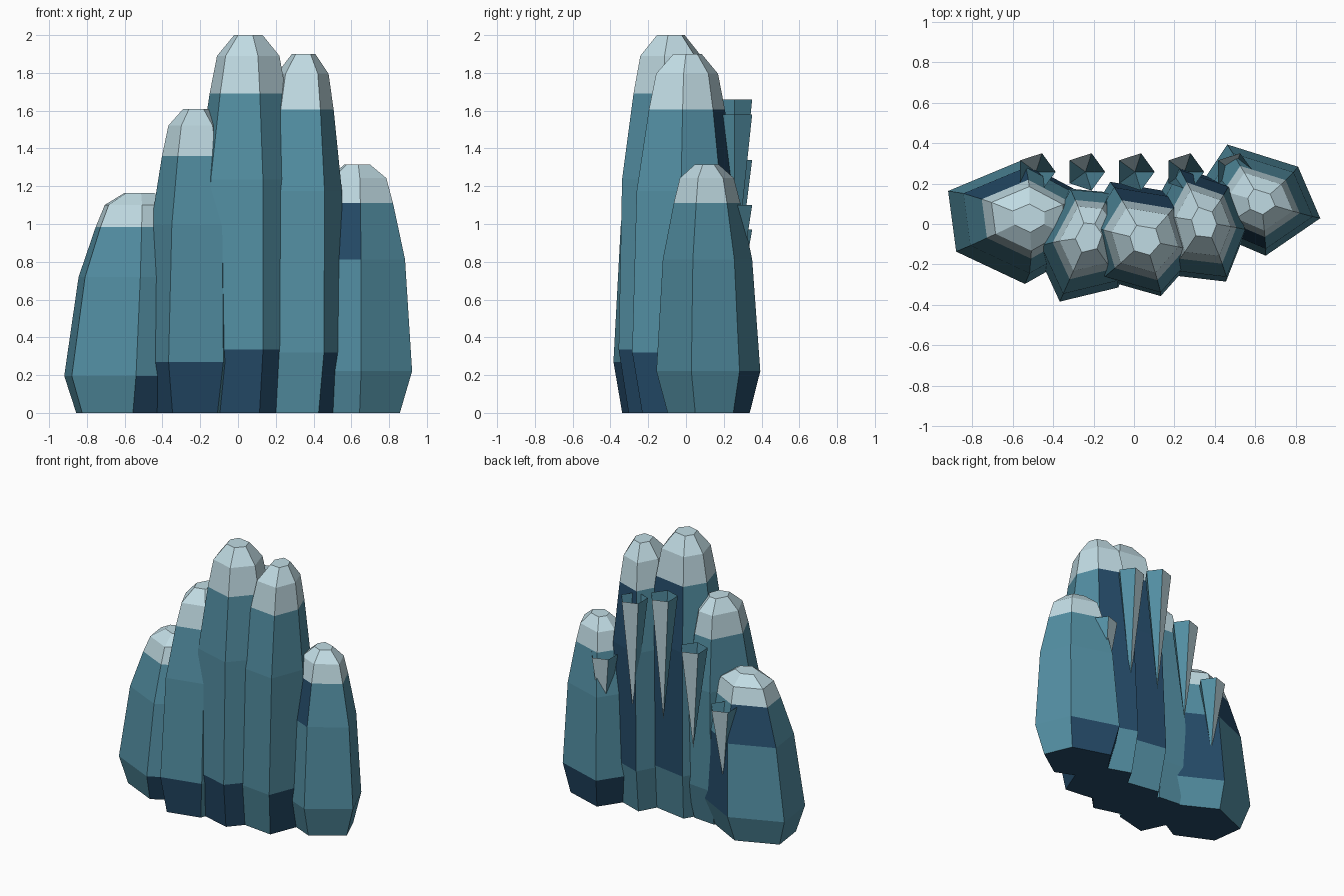
import bpy
import bmesh
from math import cos, sin, tau

if "Cube" in bpy.data.objects:
    bpy.data.objects.remove(bpy.data.objects["Cube"], do_unlink=True)


def make_material(name, rgb):
    mat = bpy.data.materials.new(name)
    mat.use_nodes = True
    colour = (*rgb, 1)
    mat.diffuse_color = colour
    mat.node_tree.nodes["Principled BSDF"].inputs["Base Color"].default_value = colour
    return mat


ROCK, NAVY, FROST = range(3)
MATERIALS = [
    make_material("teal_ice", (.085, .27, .36)),
    make_material("navy_ice", (.018, .07, .14)),
    make_material("pale_frost", (.53, .71, .77)),
]


def finish(bm, name):
    """Turn a bmesh into a flat shaded object with the shared materials."""
    bmesh.ops.recalc_face_normals(bm, faces=bm.faces)
    mesh = bpy.data.meshes.new(name)
    bm.to_mesh(mesh)
    bm.free()
    for mat in MATERIALS:
        mesh.materials.append(mat)
    obj = bpy.data.objects.new(name, mesh)
    bpy.context.collection.objects.link(obj)
    return obj


# Share of the column height at which each ring of vertices sits
LEVELS = (0, .168, .618, .845, .945, 1)
FROST_LEVEL = 3
# Ring sizes relative to the widest ring
SQUAT = (.79, 1, .86, .64, .52, .23)
SLIM = (.82, 1, .92, .70, .57, .26)


def column(name, height, foot, top, outline, sizes, navy):
    """Six sided leaning column; navy lists the (band, side) of darker faces."""
    bm = bmesh.new()
    rings = []
    for level, size in zip(LEVELS, sizes):
        cx = foot[0] + (top[0] - foot[0]) * level
        cy = foot[1] + (top[1] - foot[1]) * level
        rings.append([
            bm.verts.new((cx + (x - foot[0]) * size, cy + (y - foot[1]) * size, height * level))
            for x, y in outline
        ])
    for band, (low, high) in enumerate(zip(rings, rings[1:])):
        for side in range(len(low)):
            after = (side + 1) % len(low)
            face = bm.faces.new((low[side], low[after], high[after], high[side]))
            if band >= FROST_LEVEL:
                face.material_index = FROST
            elif (band, side) in navy:
                face.material_index = NAVY
            else:
                face.material_index = ROCK
    bm.faces.new(rings[0][::-1]).material_index = NAVY
    bm.faces.new(rings[-1]).material_index = FROST
    return finish(bm, name)


# Cluster of columns, from right to left
column("outer_right_column", 1.165, (-.58, .01), (-.52, .03),
       [(-.93, .16), (-.89, -.14), (-.55, -.3), (-.25, -.13), (-.25, .14), (-.57, .31)],
       SQUAT, {(0, 2), (1, 4), (2, 5)})
column("inner_right_column", 1.61, (-.24, -.1), (-.225, -.065),
       [(-.49, -.13), (-.37, -.39), (-.08, -.32), (.02, -.05), (-.12, .15), (-.33, .17)],
       SLIM, {(0, 0), (0, 1)})
column("centre_column", 2, (.04, -.07), (.055, -.08),
       [(.13, -.355), (.33, -.13), (.24, .15), (-.12, .21), (-.25, 0), (-.17, -.27)],
       SLIM, {(0, 5), (0, 0), (1, 2), (2, 2)})
column("inner_left_column", 1.9, (.32, .01), (.35, .01),
       [(.45, -.285), (.55, -.03), (.46, .2), (.2, .29), (.07, .05), (.15, -.25)],
       SLIM, {(0, 0), (1, 2), (2, 2)})
column("outer_left_column", 1.315, (.62, .12), (.63, .11),
       [(.92, .03), (.81, .285), (.46, .395), (.33, .2), (.38, -.04), (.65, -.155)],
       SQUAT, {(0, 1), (0, 2), (2, 4)})


def icicle(number, x, top):
    """Hollow five sided spike hanging point down, with one frosted side."""
    bm = bmesh.new()
    y, radius, sides = .258, .097, 5
    tip = bm.verts.new((x, y, top * .45))
    rim = [
        bm.verts.new((x + radius * cos(tau * i / sides), y + radius * sin(tau * i / sides), top))
        for i in range(sides)
    ]
    for i in range(sides):
        face = bm.faces.new((tip, rim[(i + 1) % sides], rim[i]))
        face.material_index = FROST if i == 1 else ROCK
    return finish(bm, f"icicle_{number}")


# Row of icicles along the back
for number, top in enumerate((.97, 1.34, 1.66, 1.58, 1.1)):
    icicle(number + 1, -.485 + .245 * number, top)
